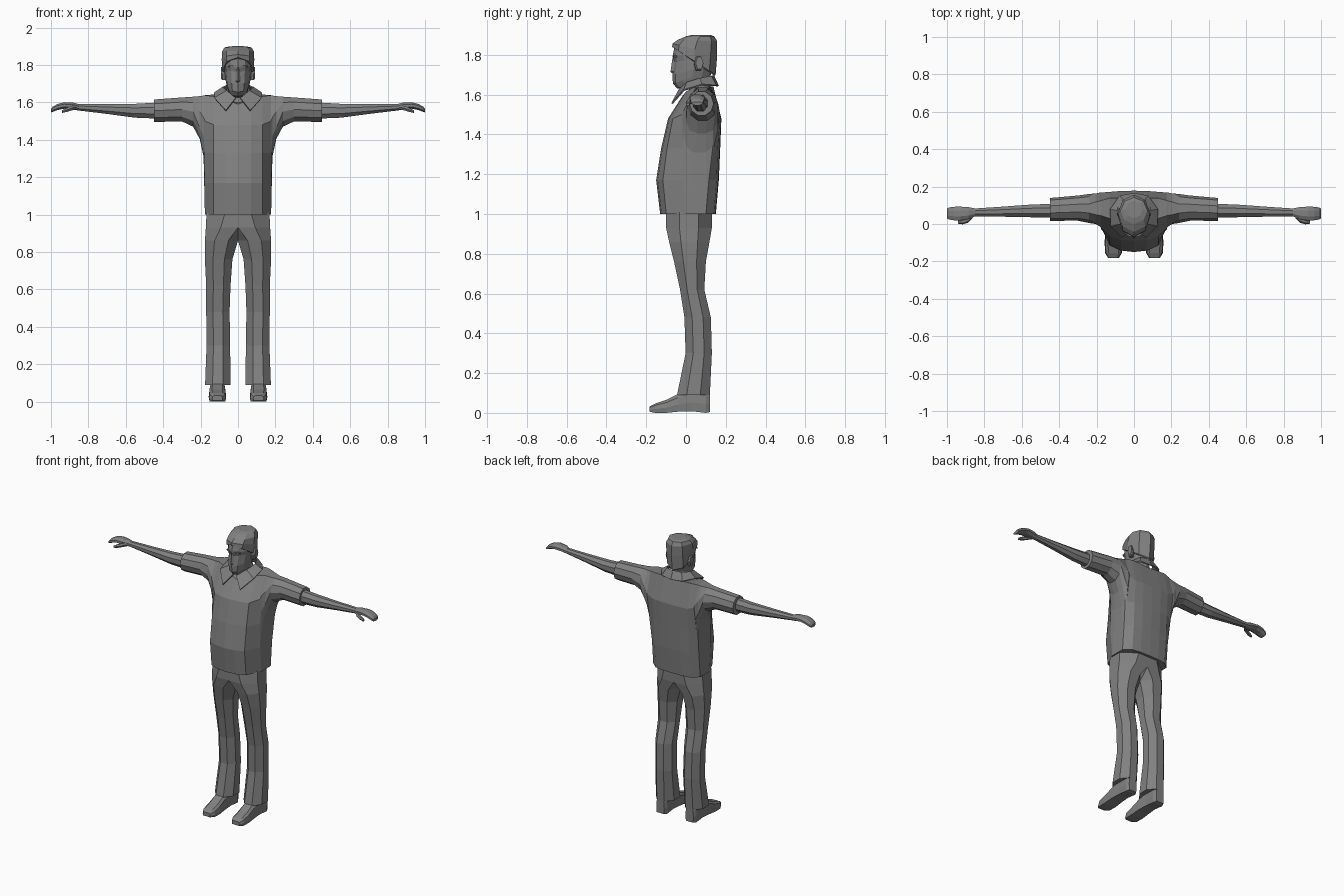
import bpy, bmesh
from math import sin, cos, pi
from mathutils import Vector

grey = bpy.data.materials.new("dark_grey")
grey.diffuse_color = (0.22, 0.22, 0.22, 1)


def loft(name, rings, mirror=False, closed=True, thick=0):
    """Skin equal-length rings; mirrored parts lose their faces on x = 0."""
    bm = bmesh.new()
    vs = [[bm.verts.new(p) for p in r] for r in rings]
    n = len(rings[0])
    for a, b in zip(vs, vs[1:]):
        for i in range(n if closed else n - 1):
            j = (i + 1) % n
            bm.faces.new((a[i], a[j], b[j], b[i]))
    if closed:
        bm.faces.new(vs[0])
        bm.faces.new(vs[-1])
    bmesh.ops.recalc_face_normals(bm, faces=bm.faces)
    if mirror:
        flat = [f for f in bm.faces if all(abs(v.co.x) < 1e-4 for v in f.verts)]
        bmesh.ops.delete(bm, geom=flat, context='FACES')
    bmesh.ops.remove_doubles(bm, verts=bm.verts, dist=1e-5)
    me = bpy.data.meshes.new(name)
    bm.to_mesh(me)
    bm.free()
    me.materials.append(grey)
    ob = bpy.data.objects.new(name, me)
    bpy.context.collection.objects.link(ob)
    if thick:
        s = ob.modifiers.new("Thickness", 'SOLIDIFY')
        s.thickness = thick
        s.offset = 0
    if mirror:
        ob.modifiers.new("Mirror", 'MIRROR').merge_threshold = 0.0005
    return ob


def polygon(n):
    """Unit n-gon touching +-1 with flats, starting left of the bottom, going clockwise."""
    k = 1 / cos(pi / n)
    return [(-k * sin(pi / n + 2 * pi * i / n), -k * cos(pi / n + 2 * pi * i / n)) for i in range(n)]


def x_ring(x, yc, zc, ry, rz, n=8):
    return [Vector((x, yc + a * ry, zc + b * rz)) for a, b in polygon(n)]


def tilt_ring(zf, zb, yf, yb, hx, n=12):
    """Head section whose height runs from zf at the front to zb at the back."""
    out = []
    for i in range(n):
        a = 2 * pi * i / n
        t = (1 - cos(a)) / 2
        out.append(Vector((hx * sin(a), yf + (yb - yf) * t, zf + (zb - zf) * t)))
    return out


# Shirt body: sections running from the middle outwards
levels = [(1.0, -0.13, 0.15), (1.17, -0.15, 0.165), (1.33, -0.125, 0.172), (1.48, -0.09, 0.178)]
tops = [(1.59, -0.02, 1.635), (1.615, 0.0, 1.64), (1.632, 0.03, 1.642)]
shirt = []
for (x, sf, sb), (zf, yf, zb) in zip([(0, 1, 1), (0.07, 0.96, 0.98), (0.13, 0.83, 0.9)], tops):
    front = [Vector((x, 0.05 + (f - 0.05) * sf, z)) for z, f, b in levels]
    back = [Vector((x, 0.05 + (b - 0.05) * (sb if z < 1.4 else (sb + 1) / 2), z)) for z, f, b in levels]
    shirt.append(front + [Vector((x, yf, zf)), Vector((x, 0.138, zb))] + back[::-1])

# Shirt sides and armpits: (front y, back y, z) from the bottom to the shoulder
for x, pts in [(0.177, [(0.0, 0.1, 1.0), (-0.015, 0.115, 1.17), (-0.015, 0.14, 1.33), (-0.02, 0.168, 1.5), (0.045, 0.125, 1.638)]),
               (0.184, [(0.035, 0.1, 1.31), (0.0, 0.135, 1.34), (-0.012, 0.16, 1.42), (-0.012, 0.168, 1.52), (0.046, 0.122, 1.636)]),
               (0.205, [(0.055, 0.098, 1.405), (0.02, 0.135, 1.42), (0.0, 0.16, 1.465), (0.002, 0.163, 1.55), (0.05, 0.118, 1.633)])]:
    shirt.append([Vector((x, f, z)) for f, b, z in pts] + [Vector((x, b, z)) for f, b, z in pts[::-1]])

# Sleeves
for s in [(0.24, 0.083, 1.55, 0.074, 0.08), (0.3, 0.085, 1.562, 0.064, 0.064), (0.45, 0.078, 1.555, 0.058, 0.06)]:
    shirt.append(x_ring(*s, n=10))
loft("shirt", shirt, mirror=True)

# Collar: folded strip, half of it, from the front point round to the back
collar_top = [(0.012, -0.035, 1.622), (0.06, 0.005, 1.66), (0.08, 0.07, 1.68), (0.055, 0.125, 1.692), (0, 0.138, 1.695)]
collar_low = [(0.065, -0.07, 1.555), (0.125, -0.01, 1.622), (0.125, 0.08, 1.65), (0.075, 0.15, 1.645), (0, 0.162, 1.642)]
loft("collar", [collar_top, collar_low], mirror=True, closed=False, thick=0.008)

# Trousers: leg sections from hem to waist, clamped at the centre line
legs = []
for z, x0, x1, y0, y1 in [(0.09, 0.04, 0.176, -0.045, 0.12), (0.3, 0.042, 0.168, -0.002, 0.13),
                          (0.48, 0.045, 0.17, -0.008, 0.125), (0.62, 0.04, 0.17, -0.03, 0.092),
                          (0.76, 0.03, 0.177, -0.06, 0.1), (0.86, 0.0, 0.177, -0.085, 0.118),
                          (0.93, -0.1, 0.172, -0.1, 0.13), (1.01, -0.168, 0.168, -0.1, 0.132)]:
    cx, cy, rx, ry = (x0 + x1) / 2, (y0 + y1) / 2, (x1 - x0) / 2, (y1 - y0) / 2
    legs.append([Vector((max(0, cx + a * rx), cy + b * ry, z)) for a, b in polygon(8)])
loft("trousers", legs, mirror=True)

# Shoes: sections from heel to toe
shoes = []
for y, hx, z0, z1 in [(0.12, 0.03, 0.004, 0.1), (0.1, 0.04, 0, 0.11), (0.03, 0.04, 0.008, 0.12),
                      (-0.04, 0.045, 0.006, 0.095), (-0.1, 0.047, 0, 0.065), (-0.155, 0.045, 0, 0.047),
                      (-0.183, 0.028, 0.006, 0.032)]:
    shoes.append([Vector((0.11 + hx * a, y, z0 + (z1 - z0) * t)) for a, t in
                  [(-0.9, 0), (-1, 0.4), (-0.9, 0.8), (-0.6, 1), (0.6, 1), (0.9, 0.8), (1, 0.4), (0.9, 0)]])
loft("shoes", shoes, mirror=True)

# Arms with mitten-like hands
loft("arms", [x_ring(*s) for s in [
    (0.43, 0.072, 1.556, 0.036, 0.043), (0.55, 0.07, 1.555, 0.034, 0.037), (0.7, 0.066, 1.564, 0.027, 0.026),
    (0.85, 0.062, 1.573, 0.021, 0.017), (0.885, 0.058, 1.58, 0.032, 0.019), (0.93, 0.056, 1.583, 0.037, 0.017),
    (0.965, 0.056, 1.575, 0.036, 0.016), (0.99, 0.056, 1.563, 0.032, 0.014), (1.0, 0.056, 1.555, 0.026, 0.009)]],
    mirror=True)
loft("thumbs", [x_ring(*s, n=6) for s in [
    (0.86, 0.05, 1.574, 0.012, 0.012), (0.885, 0.025, 1.57, 0.015, 0.012),
    (0.915, 0.012, 1.56, 0.012, 0.011), (0.942, 0.01, 1.55, 0.007, 0.007)]], mirror=True)

# Head and neck
loft("head", [tilt_ring(*s) for s in [
    (1.56, 1.62, 0.0, 0.125, 0.06), (1.625, 1.67, 0.015, 0.12, 0.056), (1.632, 1.69, -0.045, 0.122, 0.052),
    (1.655, 1.72, -0.066, 0.132, 0.06), (1.70, 1.75, -0.068, 0.14, 0.068), (1.765, 1.79, -0.06, 0.145, 0.073),
    (1.79, 1.81, -0.068, 0.147, 0.075), (1.855, 1.855, -0.055, 0.147, 0.072)]])

# Hair cap, lower at the back
loft("hair", [tilt_ring(*s, n=8) for s in [
    (1.835, 1.695, -0.06, 0.142, 0.08), (1.84, 1.70, -0.07, 0.149, 0.085), (1.856, 1.80, -0.068, 0.157, 0.087),
    (1.875, 1.868, -0.042, 0.157, 0.086), (1.893, 1.893, 0.0, 0.142, 0.072), (1.9, 1.899, 0.03, 0.125, 0.045)]])

# Nose, brows and ears
loft("nose", [[(-w, -0.055, z), (0, y, z), (w, -0.055, z)] for z, w, y in
              [(1.705, 0.014, -0.066), (1.715, 0.019, -0.078), (1.785, 0.008, -0.068)]])
loft("brows", [[(x, -0.05, z), (x, y, z), (x, y, z + 0.008), (x, -0.05, z + 0.008)] for x, y, z in
               [(0.012, -0.069, 1.786), (0.035, -0.062, 1.791), (0.05, -0.045, 1.787)]], mirror=True)
loft("ears", [x_ring(*s, n=6) for s in [
    (0.06, 0.058, 1.752, 0.016, 0.032), (0.083, 0.064, 1.755, 0.02, 0.036), (0.092, 0.068, 1.758, 0.017, 0.03)]],
    mirror=True)
